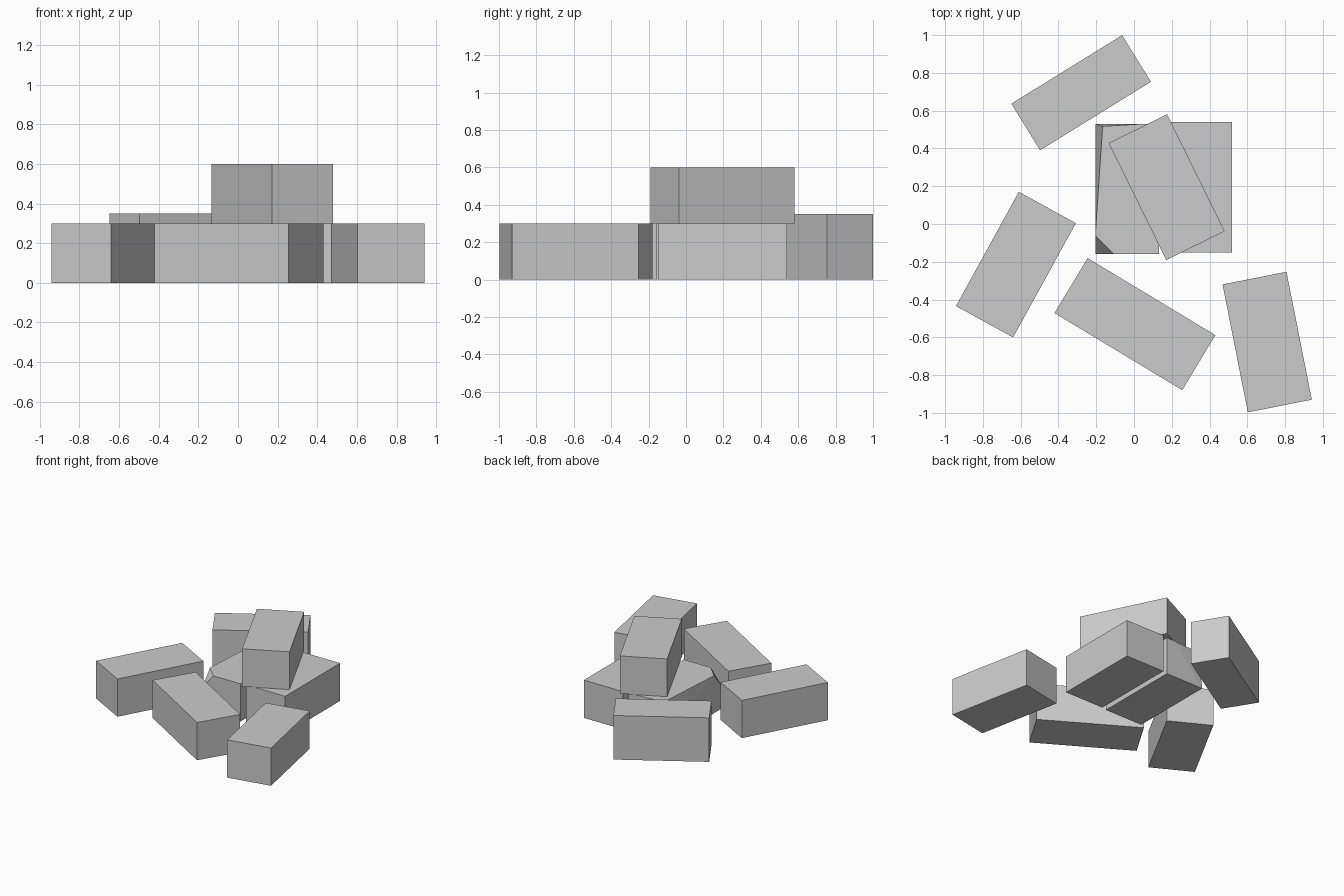
import bpy, bmesh
from math import radians
from mathutils import Matrix, Vector

cube = bpy.data.objects.get("Cube")
if cube:
    bpy.data.objects.remove(cube, do_unlink=True)

# One plain grey for every brick
grey = bpy.data.materials.new("brick_grey")
grey.use_nodes = True
colour = (0.6, 0.6, 0.6, 1)
grey.diffuse_color = colour
grey.node_tree.nodes["Principled BSDF"].inputs["Base Color"].default_value = colour

LENGTH, WIDTH, HEIGHT = 0.69, 0.345, 0.3


def brick(name, x, y, angle, length=LENGTH, width=WIDTH, height=HEIGHT, base=0.0, cuts=()):
    """Box resting at height base, turned about z; each cut is three points of a plane."""
    bm = bmesh.new()
    bmesh.ops.create_cube(bm, size=1)
    place = Matrix.Translation((x, y, base + height / 2)) @ Matrix.Rotation(radians(angle), 4, "Z")
    bm.transform(place @ Matrix.Diagonal((length, width, height, 1)))
    centre = Vector((x, y, base + height / 2))
    for points in cuts:
        a, b, c = map(Vector, points)
        normal = (b - a).cross(c - a).normalized()
        if normal.dot(centre - a) > 0:
            normal.negate()
        bmesh.ops.bisect_plane(bm, geom=bm.verts[:] + bm.edges[:] + bm.faces[:],
                               plane_co=a, plane_no=normal, clear_outer=True)
        rim = [e for e in bm.edges if e.is_boundary]
        bmesh.ops.holes_fill(bm, edges=rim, sides=0)
    bmesh.ops.recalc_face_normals(bm, faces=bm.faces[:])
    mesh = bpy.data.meshes.new(name)
    bm.to_mesh(mesh)
    bm.free()
    mesh.materials.append(grey)
    obj = bpy.data.objects.new(name, mesh)
    bpy.context.collection.objects.link(obj)


# Loose bricks scattered around the pile
brick("right_brick", -0.625, -0.215, 61.2)
brick("front_brick", 0.005, -0.53, -31.1, length=0.79, width=0.34)
brick("left_brick", 0.705, -0.625, -78.8)
brick("back_brick_on_side", -0.28, 0.695, 31.7, width=HEIGHT - 0.01, height=0.35)

# Stacked pile: two bricks side by side with a third across them
brick("pile_left_brick", 0.347, 0.195, 90)
brick("pile_top_brick", 0.173, 0.195, -63.8, base=HEIGHT)

# Chipped brick: broken front corner, worn outer and back edges
chips = [
    [(-0.205, -0.06, 0.3), (-0.1, -0.165, 0.3), (-0.205, -0.165, 0.17)],
    [(-0.205, -0.06, 0.3), (-0.165, 0.53, 0.3), (-0.205, 0.53, 0)],
    [(0.05, 0.53, 0.3), (-0.2, 0.515, 0.3), (-0.2, 0.53, 0)],
]
brick("pile_chipped_brick", -0.035, 0.185, 90, width=0.335, cuts=chips)
